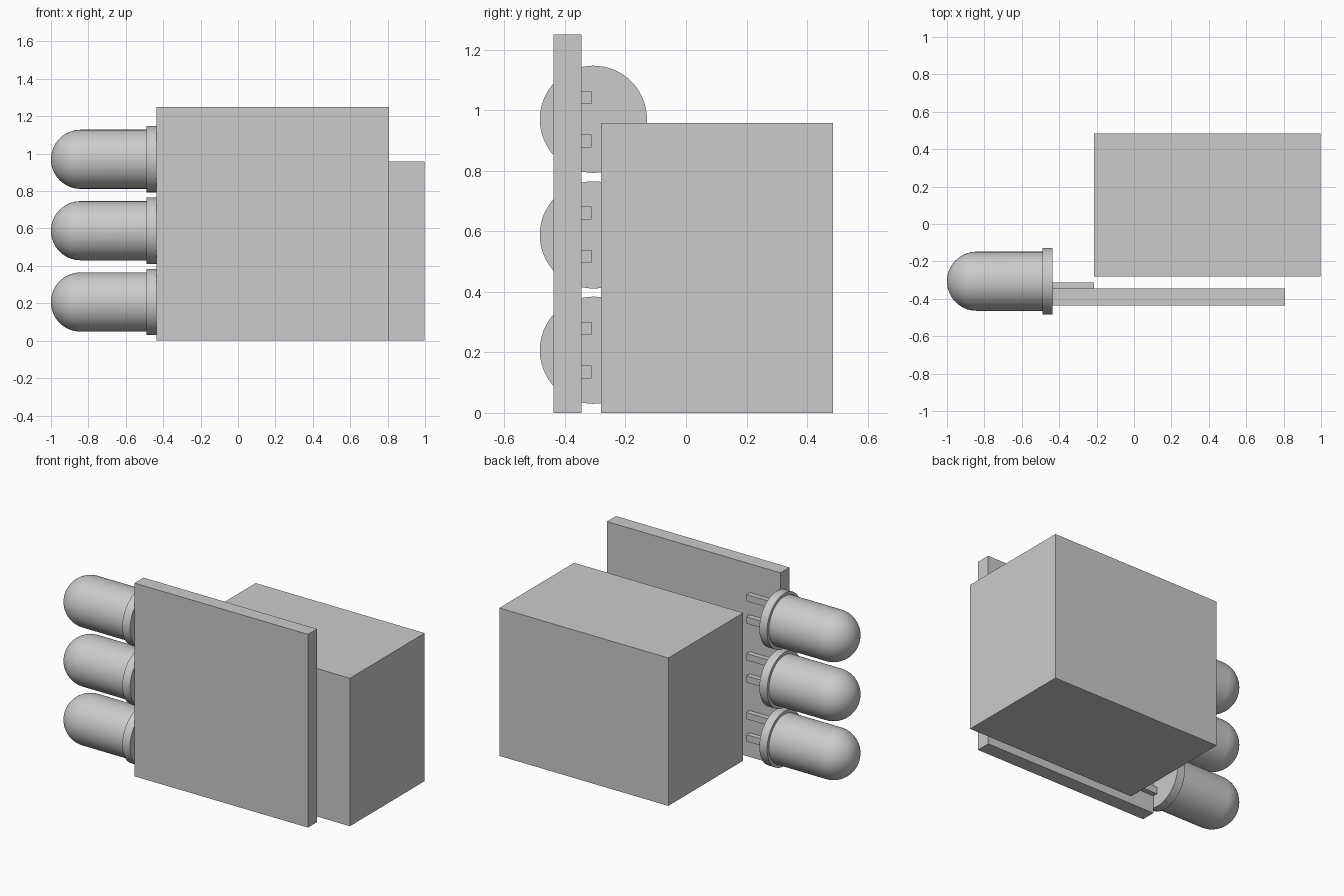
import bpy
import math
from mathutils import Matrix

cube = bpy.data.objects.get("Cube")
if cube:
    bpy.data.objects.remove(cube, do_unlink=True)

grey = bpy.data.materials.new("plain_grey")
grey.use_nodes = True
GREY = (0.6, 0.6, 0.6, 1)
grey.diffuse_color = GREY
grey.node_tree.nodes["Principled BSDF"].inputs["Base Color"].default_value = GREY


def box(name, low, high):
    """Axis-aligned block between two corners."""
    centre = [(a + b) / 2 for a, b in zip(low, high)]
    bpy.ops.mesh.primitive_cube_add(size=1, location=centre)
    obj = bpy.context.object
    obj.name = name
    obj.data.transform(Matrix.Diagonal([b - a for a, b in zip(low, high)] + [1]))
    obj.data.materials.append(grey)
    return obj


def lathe_x(name, profile, y, z, steps=64):
    """Revolve (x, radius) points about a line parallel to the x axis."""
    verts, faces = [], []
    for x, r in profile:
        for i in range(steps):
            a = math.tau * i / steps
            verts.append((x, r * math.cos(a), r * math.sin(a)))
    for k in range(len(profile) - 1):
        for i in range(steps):
            j = (i + 1) % steps
            a, b = k * steps, (k + 1) * steps
            faces.append((a + i, a + j, b + j, b + i))
    # close both ends
    faces.append(tuple(reversed(range(steps))))
    last = (len(profile) - 1) * steps
    faces.append(tuple(range(last, last + steps)))
    mesh = bpy.data.meshes.new(name)
    mesh.from_pydata(verts, [], faces)
    mesh.materials.append(grey)
    obj = bpy.data.objects.new(name, mesh)
    obj.location = (0, y, z)
    bpy.context.collection.objects.link(obj)
    bpy.ops.object.select_all(action="DESELECT")
    obj.select_set(True)
    bpy.context.view_layer.objects.active = obj
    bpy.ops.object.shade_smooth_by_angle(angle=math.radians(30))
    return obj


# Circuit board and the large block behind it
BOARD_BACK = -0.345
FLANGE_X = -0.435
box("circuit_board", (FLANGE_X, -0.437, 0), (0.807, BOARD_BACK, 1.25))
box("rear_block", (-0.213, -0.28, 0), (0.997, 0.485, 0.957))

# Domed lamp: tip, hemisphere, barrel, flange
R = 0.158
FLANGE_R = 0.177
LAMP_Y = -0.306
profile = [(-1.0, 0.001)]
for i in range(1, 17):
    a = math.pi / 2 * i / 16
    profile.append((-1 + R - R * math.cos(a), R * math.sin(a)))
profile += [(-0.49, R), (-0.49, FLANGE_R), (FLANGE_X, FLANGE_R)]

for label, z in (("lower", 0.207), ("middle", 0.588), ("upper", 0.97)):
    lathe_x(label + "_lamp", profile, LAMP_Y, z)
    # Pair of square leads lying on the board
    for side, offset in (("bottom", -0.072), ("top", 0.072)):
        box(f"{label}_lamp_{side}_lead",
            (FLANGE_X, BOARD_BACK, z + offset - 0.0215),
            (-0.213, -0.312, z + offset + 0.0215))
